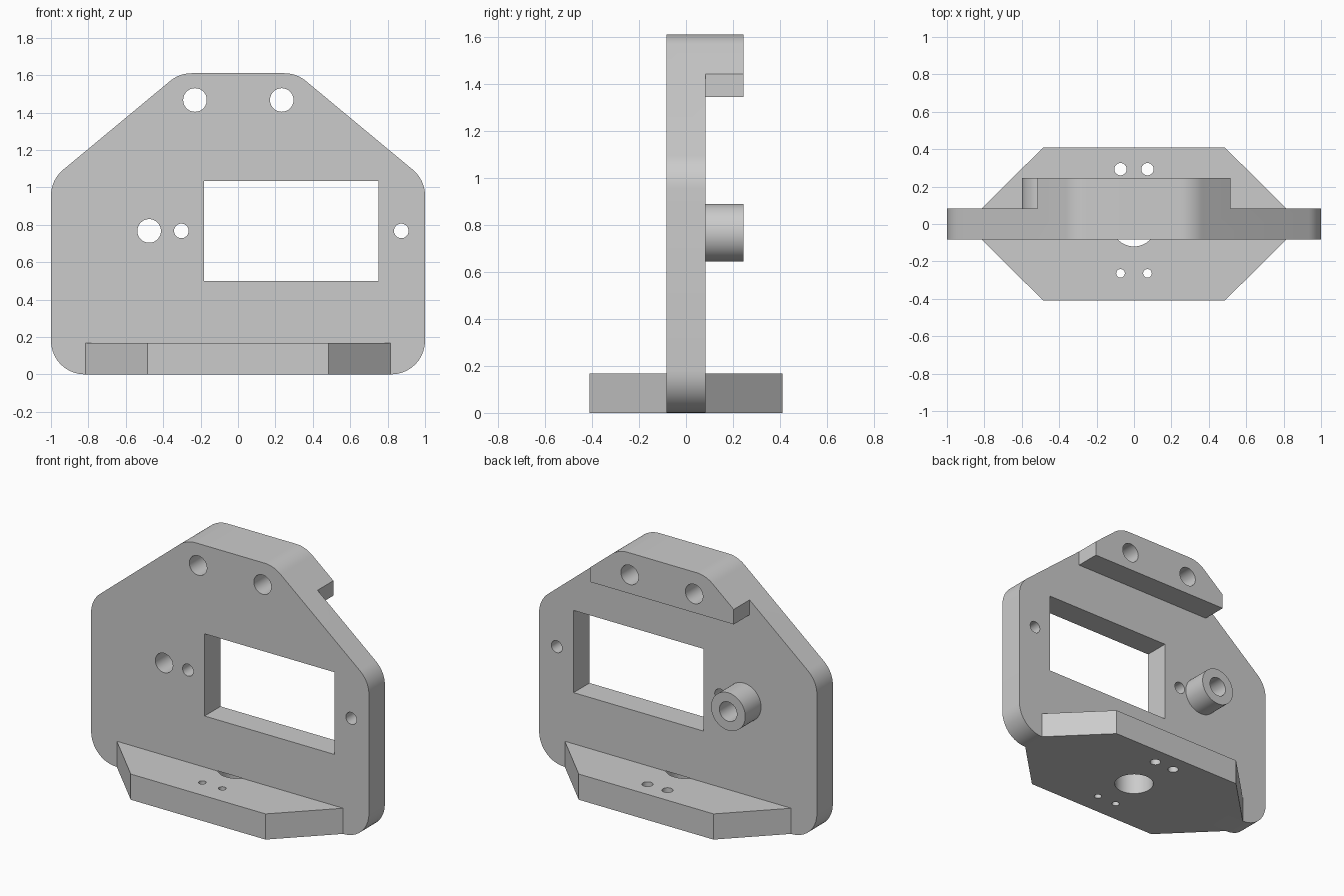
import bpy, bmesh, math
from mathutils import Vector, Matrix

if "Cube" in bpy.data.objects:
    bpy.data.objects.remove(bpy.data.objects["Cube"])

HALF_T = 0.082      # half thickness of the upright plate
BACK = 0.245        # rear face of the lip and the boss
BASE_H = 0.167
FILLET = 0.18


def rounded(points, radius, steps=10):
    """Round every corner of a convex counter-clockwise outline."""
    out = []
    for i, p in enumerate(points):
        p = Vector(p)
        a = (Vector(points[i - 1]) - p).normalized()
        b = (Vector(points[(i + 1) % len(points)]) - p).normalized()
        half = a.angle(b) / 2
        centre = p + (a + b).normalized() * radius / math.sin(half)
        start = p + a * radius / math.tan(half) - centre
        turn = math.pi - 2 * half
        for k in range(steps + 1):
            t = turn * k / steps
            c, s = math.cos(t), math.sin(t)
            out.append((centre.x + start.x * c - start.y * s,
                        centre.y + start.x * s + start.y * c))
    return out


def extrude(name, outline, lo, hi, axis):
    """Solid from an outline: xz outline along y, or xy outline along z."""
    place = (lambda u, v, d: (u, d, v)) if axis == 'Y' else (lambda u, v, d: (u, v, d))
    bm = bmesh.new()
    face = bm.faces.new([bm.verts.new(place(u, v, lo)) for u, v in outline])
    new = bmesh.ops.extrude_face_region(bm, geom=[face])['geom']
    verts = [g for g in new if isinstance(g, bmesh.types.BMVert)]
    bmesh.ops.translate(bm, verts=verts, vec=place(0, 0, hi - lo))
    bmesh.ops.recalc_face_normals(bm, faces=bm.faces[:])
    mesh = bpy.data.meshes.new(name)
    bm.to_mesh(mesh)
    bm.free()
    obj = bpy.data.objects.new(name, mesh)
    bpy.context.collection.objects.link(obj)
    return obj


def cylinder(name, u, v, r, lo, hi, axis, n=48):
    ring = [(u + r * math.cos(2 * math.pi * k / n),
             v + r * math.sin(2 * math.pi * k / n)) for k in range(n)]
    return extrude(name, ring, lo, hi, axis)


def combine(body, tool, operation):
    tool.hide_render = True
    mod = body.modifiers.new(operation, 'BOOLEAN')
    mod.operation, mod.object, mod.solver = operation, tool, 'EXACT'
    bpy.context.view_layer.objects.active = body
    bpy.ops.object.modifier_apply(modifier=mod.name)
    bpy.data.objects.remove(tool)


# Upright plate, extruded to the full depth of the rear lip
outline = rounded([(-1, 0), (1, 0), (1, 1.04), (0.313, 1.61), (-0.313, 1.61), (-1, 1.04)], FILLET)
bracket = extrude("bracket", outline, -HALF_T, BACK, 'Y')

# Cut the back away, leaving the lip at the top
u_shape = [(-1.2, -0.2), (1.2, -0.2), (1.2, 1.8), (0.515, 1.8),
           (0.515, 1.345), (-0.515, 1.345), (-0.515, 1.8), (-1.2, 1.8)]
combine(bracket, extrude("back_cutter", u_shape, HALF_T, 0.5, 'Y'), 'DIFFERENCE')

# Chamfered base flange
right = [(0.485, -0.41), (0.815, -HALF_T), (0.815, HALF_T), (0.485, 0.41)]
flange = right + [(-x, y) for x, y in reversed(right)]
combine(bracket, extrude("base_flange", flange, 0, BASE_H, 'Z'), 'UNION')

# Round boss on the back
combine(bracket, cylinder("boss", -0.475, 0.767, 0.123, 0, BACK, 'Y'), 'UNION')

# Rectangular window
window = [(-0.183, 0.5), (0.752, 0.5), (0.752, 1.035), (-0.183, 1.035)]
combine(bracket, extrude("window_cutter", window, -0.5, 0.5, 'Y'), 'DIFFERENCE')

# Holes through the plate, lip and boss
for x, z, r in [(-0.475, 0.767, 0.063), (-0.303, 0.767, 0.039), (0.873, 0.767, 0.039),
                (-0.23, 1.467, 0.063), (0.234, 1.467, 0.063)]:
    combine(bracket, cylinder("hole_cutter", x, z, r, -0.5, 0.5, 'Y'), 'DIFFERENCE')

# Holes through the base flange
combine(bracket, cylinder("hole_cutter", 0, 0, 0.12, -0.1, BASE_H + 0.001, 'Z'), 'DIFFERENCE')
for side in (-1, 1):
    for y, r in [(0.293, 0.033), (-0.264, 0.023)]:
        combine(bracket, cylinder("hole_cutter", side * 0.072, y, r, -0.1, 0.3, 'Z', 32), 'DIFFERENCE')

# Smooth the rounded faces, keep the edges sharp
bpy.ops.object.select_all(action='DESELECT')
bracket.select_set(True)
bpy.context.view_layer.objects.active = bracket
bpy.ops.object.shade_smooth_by_angle(angle=math.radians(25))
